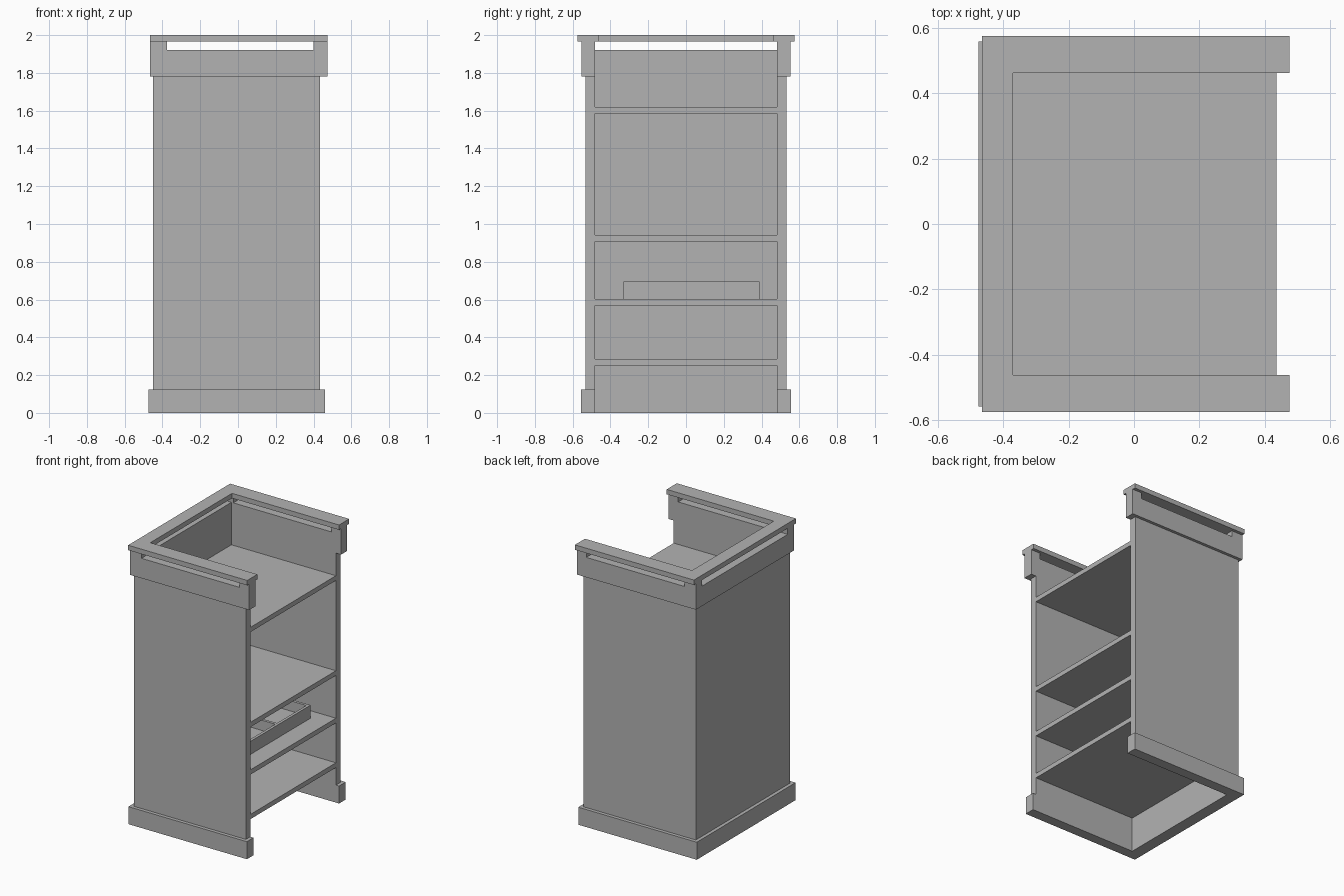
import bpy, bmesh

cube = bpy.data.objects.get("Cube")
if cube:
    bpy.data.objects.remove(cube, do_unlink=True)

grey = bpy.data.materials.new("plain_grey")
grey.use_nodes = True
colour = (0.45, 0.45, 0.45, 1)
grey.diffuse_color = colour
grey.node_tree.nodes["Principled BSDF"].inputs["Base Color"].default_value = colour


def prism(name, outline, z0, z1):
    """Extrude a flat outline upwards from z0 to z1."""
    bm = bmesh.new()
    face = bm.faces.new([bm.verts.new((x, y, z0)) for x, y in outline])
    top = bmesh.ops.extrude_face_region(bm, geom=[face])["geom"]
    for v in top:
        if isinstance(v, bmesh.types.BMVert):
            v.co.z = z1
    bmesh.ops.recalc_face_normals(bm, faces=bm.faces)
    mesh = bpy.data.meshes.new(name)
    bm.to_mesh(mesh)
    bm.free()
    mesh.materials.append(grey)
    obj = bpy.data.objects.new(name, mesh)
    bpy.context.collection.objects.link(obj)
    return obj


def box(name, x0, x1, y0, y1, z0, z1):
    return prism(name, [(x0, y0), (x1, y0), (x1, y1), (x0, y1)], z0, z1)


def u_shape(name, back, front, half, inner_back, inner_half, z0, z1):
    """Three-sided wall, open towards +x."""
    side = [(front, inner_half), (front, half), (back, half)]
    inner = [(inner_back, inner_half)]
    upper = inner + side
    return prism(name, upper + [(x, -y) for x, y in reversed(upper)], z0, z1)


BACK, FRONT, IN_Y = -0.39, 0.435, 0.483

# Carcass: plinth, walls, upper band and top rim
u_shape("plinth", -0.475, 0.46, 0.557, BACK, IN_Y, 0, 0.125)
u_shape("walls", -0.45, FRONT, 0.532, BACK, IN_Y, 0.125, 1.78)
u_shape("upper_band", -0.465, 0.475, 0.553, BACK, IN_Y, 1.78, 1.922)
u_shape("top_rim", -0.465, 0.475, 0.575, -0.37, 0.461, 1.965, 2.0)

# Short posts that carry the rim and leave slots between them
for side, s in (("left", 1), ("right", -1)):
    y0, y1 = sorted((s * IN_Y, s * 0.553))
    box("back_post_" + side, -0.465, -0.375, y0, y1, 1.922, 1.965)
    box("front_post_" + side, 0.40, 0.475, y0, y1, 1.922, 1.965)

# Shelves
for i, z in enumerate((0.25, 0.568, 0.907, 1.585)):
    box("shelf_%d" % (i + 1), BACK, FRONT, -IN_Y, IN_Y, z, z + 0.034)

# Divided tray resting on the second shelf
TX0, TX1, TY0, TY1, TZ0, TZ1, T = -0.25, 0.30, -0.33, 0.39, 0.602, 0.695, 0.02
MID = (TY0 + TY1) / 2
box("tray_floor", TX0 + T, TX1 - T, TY0 + T, TY1 - T, TZ0, TZ0 + T)
box("tray_front", TX1 - T, TX1, TY0, TY1, TZ0, TZ1)
box("tray_back", TX0, TX0 + T, TY0, TY1, TZ0, TZ1)
for name, y in (("right", TY0), ("divider", MID - T / 2), ("left", TY1 - T)):
    box("tray_" + name, TX0 + T, TX1 - T, y, y + T, TZ0, TZ1)
